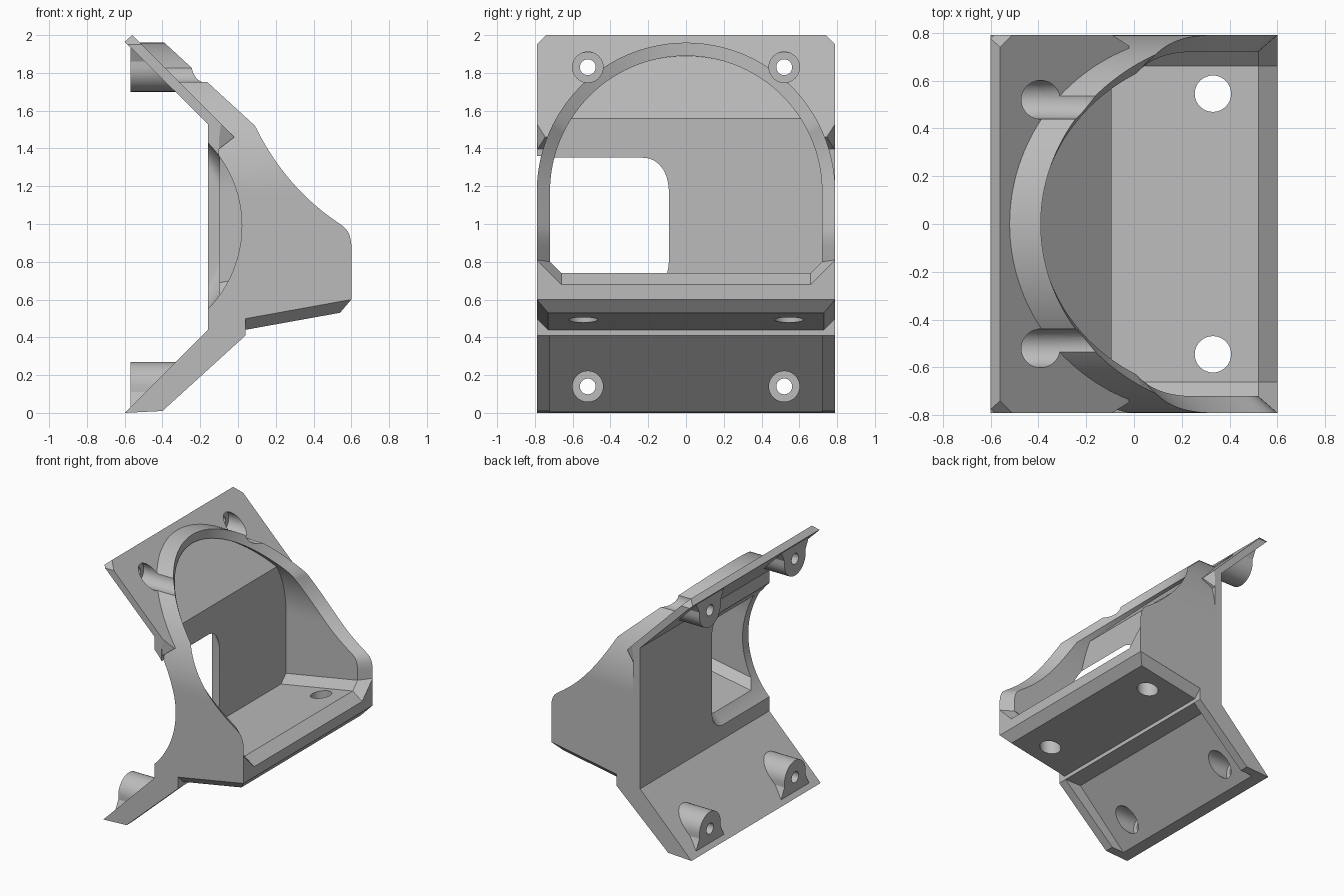
import bpy, bmesh
from math import sin, cos, pi, radians, sqrt

cube = bpy.data.objects.get("Cube")
if cube:
    bpy.data.objects.remove(cube, do_unlink=True)

grey = bpy.data.materials.new("plain grey")
grey.use_nodes = True
grey.diffuse_color = (0.5, 0.5, 0.5, 1)
grey.node_tree.nodes["Principled BSDF"].inputs["Base Color"].default_value = (0.5, 0.5, 0.5, 1)


def finish(bm, name):
    bmesh.ops.remove_doubles(bm, verts=bm.verts, dist=1e-4)
    bmesh.ops.recalc_face_normals(bm, faces=bm.faces)
    me = bpy.data.meshes.new(name)
    bm.to_mesh(me)
    bm.free()
    me.materials.append(grey)
    ob = bpy.data.objects.new(name, me)
    bpy.context.collection.objects.link(ob)
    return ob


def bridge(bm, a, b):
    for i in range(len(a)):
        j = (i + 1) % len(a)
        bm.faces.new((a[i], a[j], b[j], b[i]))


def add_prism(bm, pts, lo, hi, axis):
    """Extrude a closed outline along x (outline in y,z) or y (outline in x,z).
    The ends may be numbers or functions of z."""
    def ring(end):
        out = []
        for a, z in pts:
            e = end(z) if callable(end) else end
            out.append(bm.verts.new((e, a, z) if axis == "x" else (a, e, z)))
        return out
    r0, r1 = ring(lo), ring(hi)
    bm.faces.new(r0)
    bm.faces.new(r1)
    bridge(bm, r0, r1)


def prism(name, *jobs):
    bm = bmesh.new()
    for job in jobs:
        add_prism(bm, *job)
    return finish(bm, name)


def hulls(name, *groups):
    """One convex solid for each group of points."""
    bm = bmesh.new()
    for pts in groups:
        bmesh.ops.convex_hull(bm, input=[bm.verts.new(p) for p in pts])
    return finish(bm, name)


def circle(a, z, r, n=40):
    return [(a + r * cos(2 * pi * i / n), z + r * sin(2 * pi * i / n)) for i in range(n)]


# Open edge of the hood: x as a function of height, with a concave sweep in the middle
def sweep(t):
    p, c, q = (0.54, 1.0), (0.25, 1.19), (0.09, 1.52)
    return tuple((1 - t) ** 2 * p[k] + 2 * t * (1 - t) * c[k] + t * t * q[k] for k in (0, 1))


EDGE = [(0.6, 0), (0.6, 0.9), (0.59, 0.945), (0.57, 0.978)]
EDGE += [sweep(i / 12) for i in range(13)] + [(-0.39, 1.96), (-0.5, 2.06)]


def edge_x(z):
    for (x0, z0), (x1, z1) in zip(EDGE, EDGE[1:]):
        if z <= z1:
            return x0 + (x1 - x0) * (z - z0) / (z1 - z0)


# Hood: arched shell lofted through rings of (half width, height)
ARCH_Z = 1.17
angles = sorted([90 * i / 40 for i in range(41)] + [26.3, 32.6])


def arch(r, foot):
    walls = [(r, 0.87 + 0.02 * i) for i in range(15)]
    return foot + walls + [(r * cos(radians(a)), ARCH_Z + r * sin(radians(a))) for a in angles]


def outer_back(z):
    return min(-0.16, 1.40 - z)


def inner_back(z):
    return min(-0.094, 1.464 - z)


rings = [
    (arch(0.79, [(0.79, 0.463), (0.79, 0.81)]), outer_back),
    (arch(0.79, [(0.79, 0.60), (0.79, 0.81)]), edge_x),
    (arch(0.79, [(0.66, 0.68), (0.79, 0.81)]), edge_x),
    (arch(0.72, [(0.66, 0.74), (0.72, 0.80)]), lambda z: edge_x(z) - 0.08),
    (arch(0.72, [(0.66, 0.63), (0.72, 0.69)]), inner_back),
]
bm = bmesh.new()
loops = []
for half, fx in rings:
    right = [bm.verts.new((fx(z), y, z)) for y, z in half]
    left = [bm.verts.new((fx(z), -y, z)) for y, z in half]
    loops.append(right + left[::-1])
for a, b in zip(loops, loops[1:]):
    bridge(bm, a, b)
n = len(loops[0])
for cap in (loops[0], loops[-1]):
    for i in range(n // 2 - 1):
        bm.faces.new((cap[i], cap[i + 1], cap[n - 2 - i], cap[n - 1 - i]))
hood = finish(bm, "hood")

# Bracket: both slanted flanges and the back wall in one section
section = [(-0.56, 2.0), (-0.6, 1.965), (-0.16, 1.53), (-0.16, 0.44), (-0.6, 0.0),
           (-0.4, 0.01), (0.04, 0.41), (0.04, 0.5), (-0.1, 0.5), (-0.1, 1.54)]
bracket = prism("bracket", (section, -0.79, 0.79, "y"))

# Tapered ears closing the gap between flange and arch
ears = hulls("flange_ears", *[
    [(x, s * y, z) for x, y, z in [
        (-0.11, 0.7, 1.55), (-0.02, 0.7, 1.46), (-0.11, 0.7, 1.39), (-0.02, 0.745, 1.46),
        (-0.11, 0.79, 1.55), (-0.09, 0.79, 1.53), (-0.11, 0.79, 1.39)]]
    for s in (-1, 1)])

# Chamfered underside of the floor
floor = hulls("floor_underside", [
    (x, s * y, z) for s in (-1, 1) for x, y, z in [
        (0.04, 0.73, 0.44), (0.54, 0.73, 0.53), (0.04, 0.79, 0.5), (0.6, 0.79, 0.6),
        (0.04, 0.79, 0.51)]])


# Screw bosses: round on the inner side, flared towards the flange
def boss_outline(y, z, s):
    pts = [(y + 0.13 * cos(pi * i / 20), z - s * 0.13 * sin(pi * i / 20)) for i in range(21)]
    return pts + [(y - 0.13, z + s * 0.03), (y - 0.15, z + s * 0.07), (y - 0.18, z + s * 0.128),
                  (y + 0.18, z + s * 0.128), (y + 0.15, z + s * 0.07), (y + 0.13, z + s * 0.03)]


SCREWS = [(y, z, s) for y in (-0.52, 0.52) for z, s in ((1.83, 1), (0.14, -1))]
bosses = prism("screw_bosses", *[
    (boss_outline(y, z, s), -0.57, (lambda h: 1.40 - h) if s > 0 else (lambda h: h - 0.55), "x")
    for y, z, s in SCREWS])

# Cutters for the screws and the floor holes
bores = prism("cutter_bores", *[(circle(y, z, 0.081), -0.5, 0.3 if s > 0 else 0.0, "x")
                                for y, z, s in SCREWS])
holes = prism("cutter_screw_holes", *[(circle(y, z, 0.042, 24), -0.8, -0.45, "x")
                                      for y, z, s in SCREWS])
bm = bmesh.new()
for y in (-0.545, 0.545):
    ret = bmesh.ops.create_cone(bm, cap_ends=True, segments=40, radius1=0.076, radius2=0.076, depth=0.7)
    bmesh.ops.translate(bm, verts=ret["verts"], vec=(0.33, y, 0.6))
floor_holes = finish(bm, "cutter_floor_holes")

# Round side opening, running through half of the back wall to a rounded end
bm = bmesh.new()
steps = [(-1, 0.63)]
for i in range(13):
    u = sin(pi / 2 * i / 12)
    steps.append((-0.23 + 0.14 * u, 0.54 + 0.09 * sqrt(max(0, 1 - u * u))))
tubes = [[bm.verts.new((x, y, z)) for x, z in circle(-0.61, 0.99, r, 96)] for y, r in steps]
for a, b in zip(tubes, tubes[1:]):
    bridge(bm, a, b)
bm.faces.new(tubes[0])
bm.faces.new(tubes[-1])
side = finish(bm, "cutter_side")

# Chamfered top corners, and the recess between the rails of the lower flange
corner = [(0.69, 2.05), (0.84, 1.9), (0.84, 2.05)]
corners = prism("cutter_corners", (corner, -1, 0, "x"), ([(-y, z) for y, z in corner], -1, 0, "x"))
recess = prism("cutter_recess", ([(-0.53, -0.02), (-0.1, 0.41), (0.1, 0.41), (-0.33, -0.02)],
                                 -0.72, 0.72, "y"))

cuts = {
    hood: [bores, floor_holes, side],
    bracket: [recess, bores, holes, side, corners],
    floor: [floor_holes],
    bosses: [bores, holes],
    ears: [side],
}
for ob, cutters in cuts.items():
    for c in cutters:
        mod = ob.modifiers.new(c.name, "BOOLEAN")
        mod.operation = "DIFFERENCE"
        mod.solver = "EXACT"
        mod.object = c

# Bake the cuts, then drop the cutters
deps = bpy.context.evaluated_depsgraph_get()
baked = {ob: bpy.data.meshes.new_from_object(ob.evaluated_get(deps)) for ob in cuts}
for ob, me in baked.items():
    ob.modifiers.clear()
    ob.data = me
for c in (bores, holes, floor_holes, side, corners, recess):
    bpy.data.objects.remove(c, do_unlink=True)

# Smooth the curved surfaces, keep the edges sharp
for ob in cuts:
    bpy.ops.object.select_all(action="DESELECT")
    ob.select_set(True)
    bpy.context.view_layer.objects.active = ob
    bpy.ops.object.shade_smooth_by_angle(angle=radians(20))
